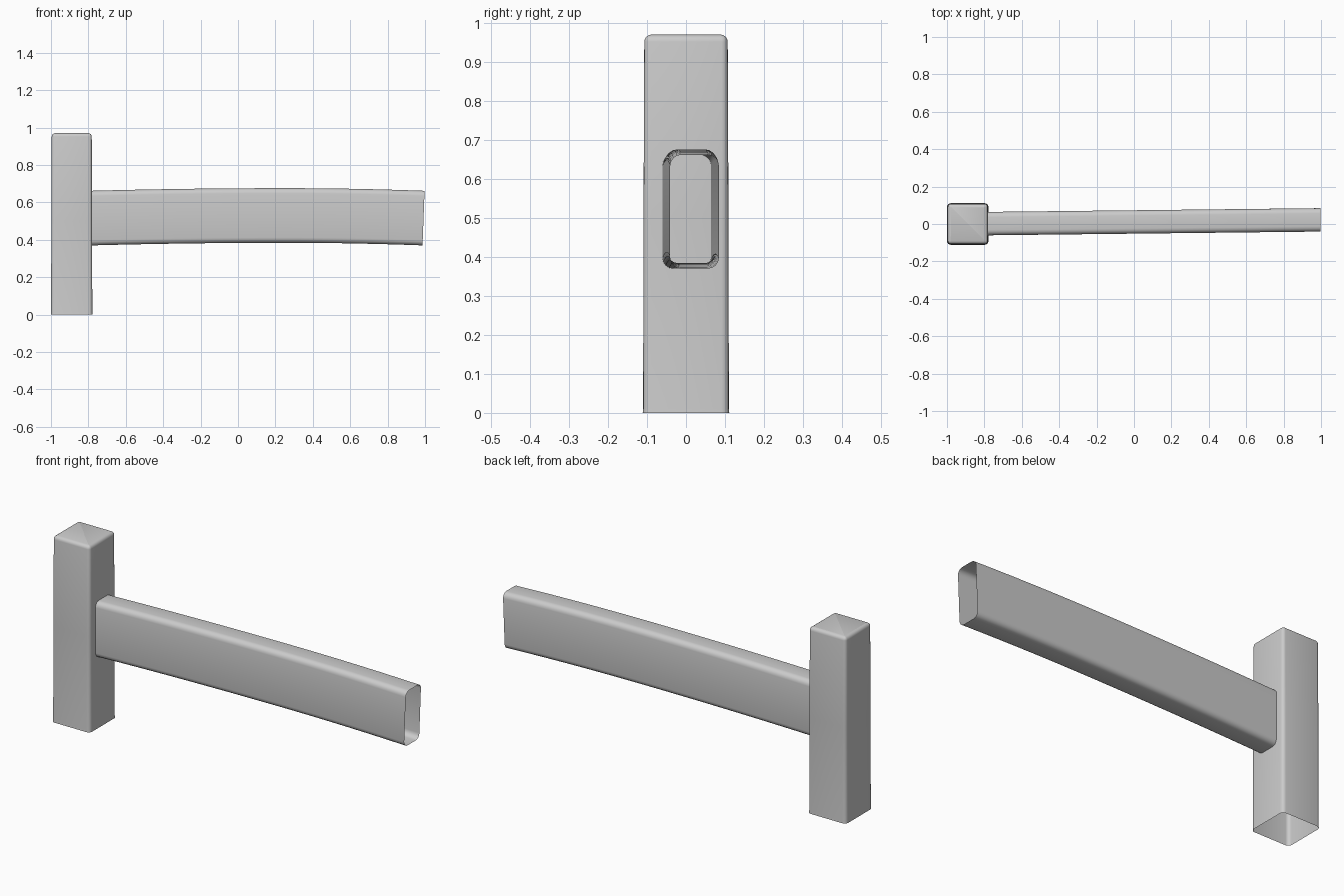
import bpy, bmesh, math
from mathutils import Vector

cube = bpy.data.objects.get("Cube")
if cube:
    bpy.data.objects.remove(cube, do_unlink=True)

GREY = (0.6, 0.6, 0.6, 1)
grey = bpy.data.materials.new("plain grey")
grey.use_nodes = True
grey.diffuse_color = GREY
grey.node_tree.nodes["Principled BSDF"].inputs["Base Color"].default_value = GREY


def rounded_rect(half_u, half_v, radius, steps=4):
    """Counter-clockwise rounded rectangle as (u, v) pairs."""
    points = []
    for corner, (su, sv) in enumerate([(1, 1), (-1, 1), (-1, -1), (1, -1)]):
        for i in range(steps + 1):
            a = math.pi / 2 * (corner + i / steps)
            points.append((su * (half_u - radius) + radius * math.cos(a),
                           sv * (half_v - radius) + radius * math.sin(a)))
    return points


def loft(name, sections, cap_end=False):
    """Skin a list of point rings into an open tube."""
    bm = bmesh.new()
    rings = [[bm.verts.new(p) for p in ring] for ring in sections]
    n = len(rings[0])
    for a, b in zip(rings, rings[1:]):
        for i in range(n):
            j = (i + 1) % n
            bm.faces.new((a[i], a[j], b[j], b[i]))
    if cap_end:
        bm.faces.new(rings[-1])
    mesh = bpy.data.meshes.new(name)
    bm.to_mesh(mesh)
    bm.free()
    mesh.materials.append(grey)
    obj = bpy.data.objects.new(name, mesh)
    bpy.context.collection.objects.link(obj)
    bpy.ops.object.select_all(action="DESELECT")
    obj.select_set(True)
    bpy.context.view_layer.objects.active = obj
    bpy.ops.object.shade_smooth_by_angle(angle=math.radians(35))
    return obj


# Upright post: slight taper, rounded top edge, open underneath
POST_X, HEIGHT, ROUND = -0.889, 0.97, 0.018
levels = [(0, 0.111), (0.01, 0.110), (0.5, 0.109), (HEIGHT - ROUND, 0.107)]
for i in range(1, 5):
    a = math.pi / 2 * i / 4
    levels.append((HEIGHT - ROUND + ROUND * math.sin(a),
                   0.107 - ROUND * (1 - math.cos(a))))
post = [[(POST_X + u, v, z) for u, v in rounded_rect(half, half, 0.02 - 0.111 + half)]
        for z, half in levels]
loft("post", post, cap_end=True)

# Hollow beam: gently arched and swung slightly backwards, open at both ends
START, END, PEAK = -0.785, 0.992, 0.25
beam = []
for i in range(17):
    x = START + (END - START) * i / 16
    reach = (END if x > PEAK else START) - PEAK
    t = (x - PEAK) / reach
    centre = Vector((x, 0.002 + 0.02 * (x - START) / (END - START), 0.53 - 0.014 * t * t))
    slope = -0.028 * t / reach
    up = Vector((-slope, 0, 1)).normalized()
    beam.append([centre + Vector((0, u, 0)) + up * v
                 for u, v in rounded_rect(0.0625, 0.146, 0.028)])
loft("beam", beam)
